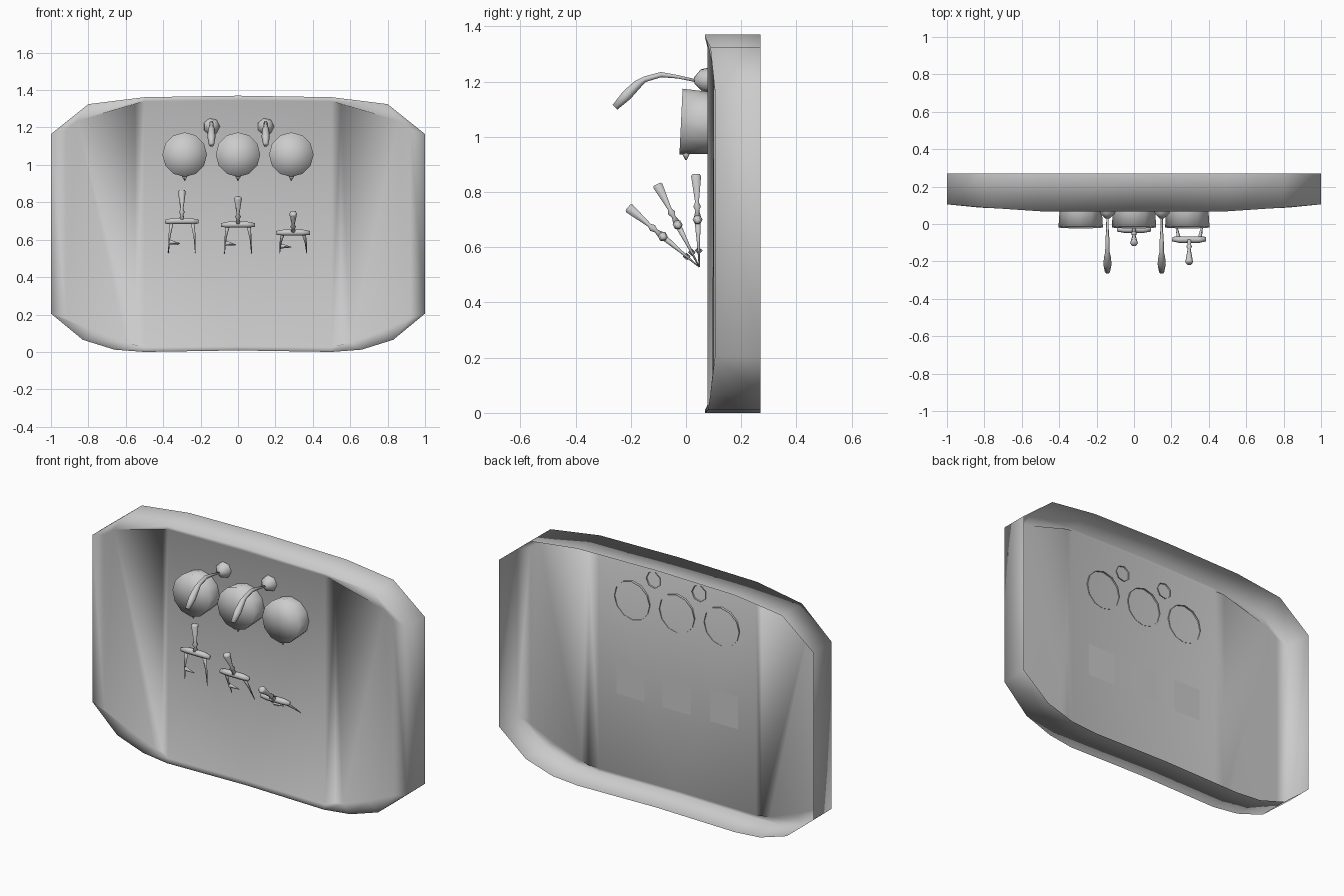
import bpy, bmesh, math
from mathutils import Vector

if "Cube" in bpy.data.objects:
    bpy.data.objects.remove(bpy.data.objects["Cube"])


def finish(name, bm, recalc=True):
    if recalc:
        bmesh.ops.recalc_face_normals(bm, faces=bm.faces)
    me = bpy.data.meshes.new(name)
    bm.to_mesh(me)
    bm.free()
    for p in me.polygons:
        p.use_smooth = True
    ob = bpy.data.objects.new(name, me)
    bpy.context.collection.objects.link(ob)
    return ob


def sweep(bm, path, radii, sides=6, start_cap=True, end_cap=True):
    """Round section of varying radius carried along a path."""
    pts = [Vector(p) for p in path]
    rings = []
    for i, p in enumerate(pts):
        t = (pts[min(i + 1, len(pts) - 1)] - pts[max(i - 1, 0)]).normalized()
        ref = Vector((0, 1, 0)) if abs(t.x) > 0.9 else Vector((1, 0, 0))
        u = (ref - t * ref.dot(t)).normalized()
        v = t.cross(u)
        ring = []
        for k in range(sides):
            a = 2 * math.pi * k / sides
            ring.append(bm.verts.new(p + radii[i] * (u * math.cos(a) + v * math.sin(a))))
        rings.append(ring)
    for r, s in zip(rings, rings[1:]):
        for k in range(sides):
            j = (k + 1) % sides
            bm.faces.new((r[k], r[j], s[j], s[k]))
    for on, ring, p in ((start_cap, rings[0], pts[0]), (end_cap, rings[-1], pts[-1])):
        if on:
            c = bm.verts.new(p)
            for k in range(sides):
                bm.faces.new((ring[k], ring[(k + 1) % sides], c))


# Hollow housing, open at the back: outer x, z, front y, then inner x, z, y
half = [
    (0.50, 0.000, 0.068, 0.50, 0.025, 0.078),
    (0.66, 0.012, 0.080, 0.60, 0.050, 0.095),
    (0.83, 0.065, 0.088, 0.76, 0.105, 0.100),
    (1.00, 0.205, 0.105, 0.92, 0.180, 0.100),
    (1.00, 1.165, 0.105, 0.92, 1.190, 0.100),
    (0.80, 1.325, 0.088, 0.86, 1.235, 0.100),
    (0.50, 1.362, 0.068, 0.50, 1.340, 0.078),
]
bottom = (0, 0.008, 0.068, 0, 0.03, 0.078)
top = (0, 1.37, 0.068, 0, 1.345, 0.078)
mirrored = [(-a, b, c, -d, e, f) for a, b, c, d, e, f in reversed(half)]
loop = [bottom] + half + [top] + mirrored
bm = bmesh.new()
back = [bm.verts.new((a, 0.27, b)) for a, b, *_ in loop]
front = [bm.verts.new((a, c, b)) for a, b, c, *_ in loop]
inner = [bm.verts.new((d, f, e)) for *_, d, e, f in loop]
n = len(loop)
for i in range(n):
    j = (i + 1) % n
    bm.faces.new((back[i], back[j], front[j], front[i]))
    bm.faces.new((front[i], front[j], inner[j], inner[i]))
# centre panel, then stepped wing panels on both sides
bm.faces.new([inner[i] for i in (0, 1, 7, 8, 9, 15)])
for s, ids in ((1, range(1, 8)), (-1, range(9, 16))):
    ring = [inner[i] for i in ids]
    hi = bm.verts.new((0.55 * s, 0.1, 1.325))
    lo = bm.verts.new((0.55 * s, 0.1, 0.04))
    a, b = (lo, hi) if s > 0 else (hi, lo)
    bm.faces.new([ring[0], ring[-1], b, a])
    bm.faces.new([a] + ring[1:-1] + [b])
    bm.faces.new((ring[0], a, ring[1]))
    bm.faces.new((ring[-1], ring[-2], b))
finish("panel_housing", bm)

# Three dial gauges with open backs and a small tick below each
for i, x in enumerate((-0.285, 0, 0.285)):
    bm = bmesh.new()
    sweep(bm, [(x, 0.085, 1.05), (x, -0.018, 1.055)], [0.112, 0.119], 12, start_cap=False)
    finish(f"gauge_{i}", bm)
    bm = bmesh.new()
    sweep(bm, [(x, 0.0, 0.945), (x, 0.0, 0.915)], [0.018, 0.002], 4)
    finish(f"gauge_tick_{i}", bm)

# Two gooseneck lamps
for i, x in enumerate((-0.142, 0.148)):
    bm = bmesh.new()
    sweep(bm, [(x, 0.085, 1.205), (x, 0.055, 1.205), (x, 0.03, 1.203)],
          [0.047, 0.04, 0.012], 7, start_cap=False)
    sweep(bm, [(x, 0.035, 1.203), (x, -0.03, 1.217), (x, -0.09, 1.225), (x, -0.15, 1.208),
               (x, -0.175, 1.19), (x, -0.215, 1.15), (x, -0.257, 1.107)],
          [0.006, 0.007, 0.011, 0.012, 0.018, 0.022, 0.014], 6)
    finish(f"lamp_{i}", bm)

# Three levers at different tilts, with a mounting plate behind each
for i, (x, tilt) in enumerate(((-0.3, 2), (0, 27), (0.295, 50))):
    t = math.radians(tilt)

    def at(dx, d):
        return (x + dx, 0.048 - d * math.sin(t), 0.528 + d * math.cos(t))

    bm = bmesh.new()
    for s in (-1, 1):
        sweep(bm, [at(0.072 * s, 0), at(0.067 * s, 0.09), at(0.055 * s, 0.17)],
              [0.002, 0.006, 0.012], 5)
    sweep(bm, [at(-0.09, 0.168), at(-0.05, 0.172), at(0.05, 0.172), at(0.09, 0.168)],
          [0.012, 0.018, 0.018, 0.012], 6)
    sweep(bm, [at(0, 0.17), at(0, 0.205), at(0, 0.22), at(0, 0.235), at(0, 0.33), at(0, 0.337)],
          [0.018, 0.008, 0.016, 0.008, 0.021, 0.015], 6)
    # small pawl on the left leg
    sweep(bm, [at(-0.068, 0.06), at(-0.01, 0.05)], [0.014, 0.002], 4)
    finish(f"lever_{i}", bm)

    bm = bmesh.new()
    bm.faces.new([bm.verts.new((x + dx, 0.083, z)) for dx, z in
                  ((-0.09, 0.49), (0.09, 0.49), (0.09, 0.68), (-0.09, 0.68))])
    finish(f"lever_plate_{i}", bm, recalc=False)
